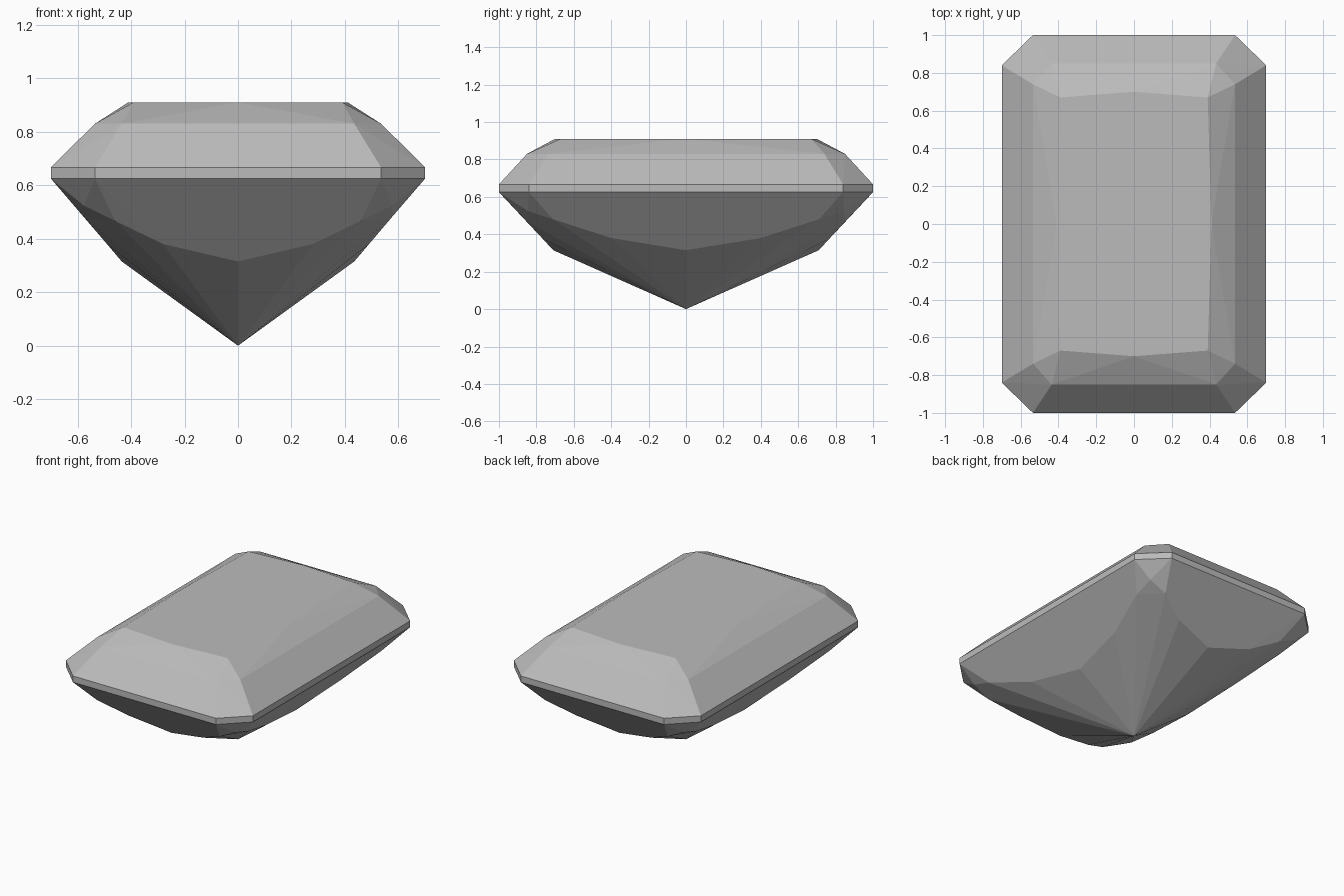
import bpy, bmesh, math

if "Cube" in bpy.data.objects:
    bpy.data.objects.remove(bpy.data.objects["Cube"])

stone = bpy.data.materials.new("grey stone")
stone.diffuse_color = (0.5, 0.5, 0.5, 1)
stone.use_nodes = True
stone.node_tree.nodes["Principled BSDF"].inputs["Base Color"].default_value = stone.diffuse_color


def mirrored(points):
    """Repeat the points of one quarter in all four quarters."""
    return sorted({(sx * x, sy * y, z) for x, y, z in points
                   for sx in (1, -1) for sy in (1, -1)})


def faceted_part(name, points, open_heights):
    """Convex faceted shell, left open at the heights where parts join."""
    bm = bmesh.new()
    for p in mirrored(points):
        bm.verts.new(p)
    bmesh.ops.remove_doubles(bm, verts=bm.verts[:], dist=0.0001)
    hull = bmesh.ops.convex_hull(bm, input=bm.verts[:])
    loose = [v for v in bm.verts if not v.link_faces]
    bmesh.ops.delete(bm, geom=loose, context='VERTS')
    caps = [f for f in bm.faces
            if any(all(abs(v.co.z - h) < 0.001 for v in f.verts) for h in open_heights)]
    bmesh.ops.delete(bm, geom=caps, context='FACES')
    # Merge flat neighbours into single facets
    bmesh.ops.dissolve_limit(bm, angle_limit=math.radians(1), verts=bm.verts[:], edges=bm.edges[:])
    mesh = bpy.data.meshes.new(name)
    bm.to_mesh(mesh)
    bm.free()
    mesh.materials.append(stone)
    bpy.context.collection.objects.link(bpy.data.objects.new(name, mesh))


def outline(z):
    """Quarter of the rectangle with cut corners."""
    return [(0.535, 1.0, z), (0.70, 0.84, z)]


LOW, HIGH, TABLE = 0.625, 0.667, 0.91

# Crown: sloped sides, shoulder ring and flat table
shoulder = [(0.435, 0.85, 0.83), (0.535, 0.74, 0.83)]
table = [(0.39, 0.67, TABLE), (0, 0.70, TABLE), (0.41, 0, TABLE)]
faceted_part("crown", outline(HIGH) + shoulder + table, [HIGH])

# Girdle: thin upright band
faceted_part("girdle", outline(LOW) + outline(HIGH), [LOW, HIGH])

# Pavilion: curved facet rim on each side, fanning down to the point
rim = [(0.435, 0, 0.315), (0.49, 0.40, 0.38), (0.575, 0.71, 0.48),
       (0.577, 0.845, 0.524),
       (0.46, 0.85, 0.467), (0.28, 0.77, 0.38), (0, 0.71, 0.315)]
faceted_part("pavilion", outline(LOW) + rim + [(0, 0, 0)], [LOW])
